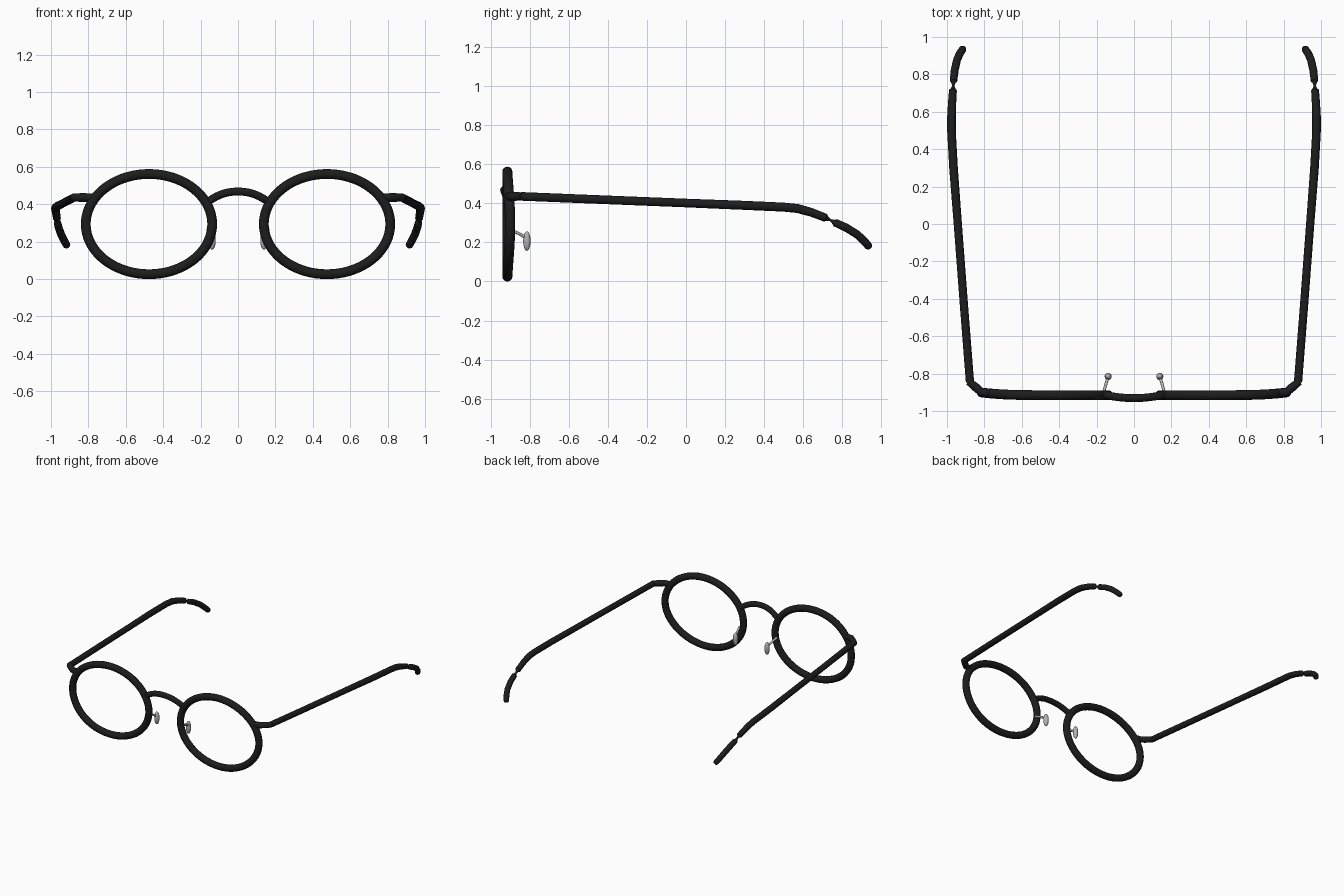
import bpy
import bmesh
from math import sin, cos, pi, radians
from mathutils import Vector

cube = bpy.data.objects.get("Cube")
if cube:
    bpy.data.objects.remove(cube, do_unlink=True)


def material(name, rgb, rough):
    m = bpy.data.materials.new(name)
    m.use_nodes = True
    m.diffuse_color = (*rgb, 1)
    bsdf = m.node_tree.nodes["Principled BSDF"]
    bsdf.inputs["Base Color"].default_value = (*rgb, 1)
    bsdf.inputs["Roughness"].default_value = rough
    return m


BLACK = material("black frame", (0.012, 0.012, 0.012), 0.5)
GREY = material("light grey pads", (0.45, 0.45, 0.45), 0.4)


def finish(bm, name, mat):
    bmesh.ops.recalc_face_normals(bm, faces=bm.faces)
    mesh = bpy.data.meshes.new(name)
    bm.to_mesh(mesh)
    bm.free()
    mesh.materials.append(mat)
    ob = bpy.data.objects.new(name, mesh)
    bpy.context.collection.objects.link(ob)
    bpy.ops.object.select_all(action="DESELECT")
    ob.select_set(True)
    bpy.context.view_layer.objects.active = ob
    bpy.ops.object.shade_smooth_by_angle(angle=radians(40))
    return ob


def tube(name, path, radii, mat, up=(0, 0, 1), closed=False, sides=16):
    """Sweep a circle along a path with a radius at each point."""
    pts = [Vector(p) for p in path]
    n = len(pts)
    if not isinstance(radii, (list, tuple)):
        radii = [radii] * n
    bm = bmesh.new()
    rings = []
    for i, p in enumerate(pts):
        a = pts[i - 1] if closed or i > 0 else p
        b = pts[(i + 1) % n] if closed or i < n - 1 else p
        t = (b - a).normalized()
        u = t.cross(Vector(up)).normalized()
        v = u.cross(t)
        rings.append([bm.verts.new(p + radii[i] * (u * cos(k * 2 * pi / sides) + v * sin(k * 2 * pi / sides)))
                      for k in range(sides)])
    for i in range(n if closed else n - 1):
        r, s = rings[i], rings[(i + 1) % n]
        for k in range(sides):
            j = (k + 1) % sides
            bm.faces.new((r[k], r[j], s[j], s[k]))
    if not closed:
        bm.faces.new(rings[0])
        bm.faces.new(rings[-1])
    return finish(bm, name, mat)


def rim_path(side, steps=72):
    # Oval ring, swept back slightly at its outer edge
    out = []
    for i in range(steps):
        a = 2 * pi * i / steps
        bend = 0.014 * max(0, cos(a)) ** 3
        out.append((side * (0.476 + 0.338 * cos(a)), -0.915 + bend, 0.294 + 0.268 * sin(a)))
    return out


# Temple arm: long bar, curve over the ear, pinch, then the tip
TEMPLE = [
    (0.877, -0.845, 0.436, 0.022), (0.908, -0.45, 0.42, 0.022), (0.942, 0.0, 0.402, 0.022),
    (0.965, 0.3, 0.39, 0.023), (0.976, 0.5, 0.381, 0.023), (0.976, 0.57, 0.374, 0.023),
    (0.973, 0.64, 0.355, 0.022), (0.968, 0.715, 0.326, 0.021), (0.967, 0.722, 0.323, 0.013),
    (0.966, 0.74, 0.314, 0.006), (0.966, 0.758, 0.304, 0.013), (0.965, 0.765, 0.301, 0.020),
    (0.959, 0.82, 0.276, 0.021), (0.947, 0.875, 0.242, 0.021), (0.932, 0.91, 0.21, 0.021),
    (0.915, 0.936, 0.18, 0.020), (0.911, 0.941, 0.173, 0.014),
]

for side, label in ((1, "left"), (-1, "right")):
    tube(label + "_rim", rim_path(side), 0.026, BLACK, up=(0, 1, 0), closed=True)

    # Hinge block between rim and temple
    tube(label + "_hinge", [(side * 0.775, -0.903, 0.436), (side * 0.815, -0.899, 0.436),
                            (side * 0.845, -0.874, 0.436), (side * 0.884, -0.842, 0.436)],
         [0.022, 0.023, 0.023, 0.020], BLACK)

    tube(label + "_temple", [(side * x, y, z) for x, y, z, r in TEMPLE],
         [p[3] for p in TEMPLE], BLACK)

    # Nose pad on its thin wire
    tube(label + "_pad_wire", [(side * 0.162, -0.9, 0.265), (side * 0.15, -0.855, 0.245),
                               (side * 0.138, -0.815, 0.222)], 0.008, GREY, sides=10)
    bm = bmesh.new()
    bmesh.ops.create_uvsphere(bm, u_segments=20, v_segments=12, radius=1)
    bmesh.ops.scale(bm, vec=(0.019, 0.019, 0.05), verts=bm.verts)
    bmesh.ops.translate(bm, vec=(side * 0.138, -0.815, 0.207), verts=bm.verts)
    finish(bm, label + "_nose_pad", GREY)

# Arched bridge, bowed forward in the middle
bridge = []
for i in range(21):
    t = -1 + i / 10
    bridge.append((0.165 * t, -0.931 + 0.02 * t * t, 0.468 - 0.058 * abs(t) ** 2.2))
tube("bridge", bridge, 0.021, BLACK)
